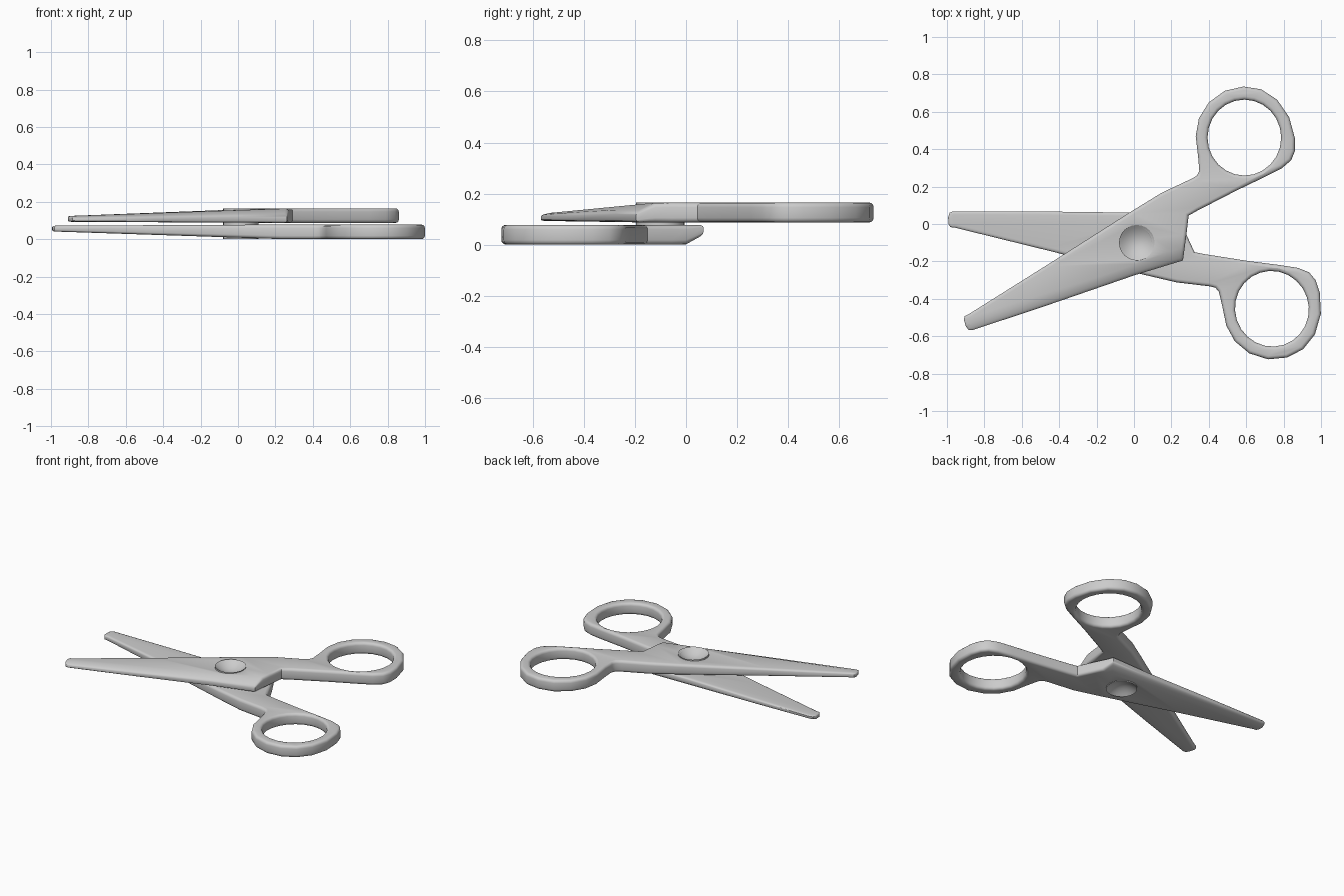
import bpy, bmesh, math
from mathutils import Vector, Matrix

if "Cube" in bpy.data.objects:
    bpy.data.objects.remove(bpy.data.objects["Cube"])

PIVOT = Vector((0.015, -0.10, 0.0825))
INNER, OUTER = 0.087, 0.165      # inner and outer face heights of the upper half
BEVEL = 0.018


def smooth(ob, angle=35):
    bpy.ops.object.select_all(action='DESELECT')
    ob.select_set(True)
    bpy.context.view_layer.objects.active = ob
    bpy.ops.object.shade_smooth_by_angle(angle=math.radians(angle))


def circle(cx, cy, rx, ry, n):
    return [(cx + rx * math.cos(2 * math.pi * i / n),
             cy + ry * math.sin(2 * math.pi * i / n)) for i in range(n)]


# Flat outline of one half: blade, shank and finger ring
outline = [(-0.865, -0.568), (-0.45, -0.43), (0.0, -0.275), (0.262, -0.195),
           (0.28, -0.06), (0.292, 0.045), (0.34, 0.072), (0.55, 0.18), (0.70, 0.252),
           (0.79, 0.298), (0.84, 0.34), (0.86, 0.39), (0.86, 0.46), (0.83, 0.57),
           (0.765, 0.665), (0.68, 0.72), (0.585, 0.735), (0.485, 0.712),
           (0.40, 0.65), (0.347, 0.565), (0.33, 0.47), (0.343, 0.36), (0.349, 0.285),
           (0.338, 0.26), (0.31, 0.243), (0.15, 0.168), (-0.01, 0.07), (-0.45, -0.21),
           (-0.885, -0.483), (-0.905, -0.492), (-0.91, -0.51), (-0.90, -0.545),
           (-0.885, -0.566)]
finger_hole = circle(0.59, 0.462, 0.197, 0.203, 24)
pivot_hole = circle(PIVOT.x, PIVOT.y, 0.075, 0.075, 24)

half = (OUTER - INNER) / 2
curve = bpy.data.curves.new("half_profile", 'CURVE')
curve.dimensions = '2D'
curve.fill_mode = 'BOTH'
curve.extrude = half - BEVEL
curve.bevel_depth = BEVEL
curve.bevel_resolution = 2
curve.offset = -BEVEL
for pts in (outline, finger_hole, pivot_hole):
    sp = curve.splines.new('POLY')
    sp.points.add(len(pts) - 1)
    for p, (x, y) in zip(sp.points, pts):
        p.co = (x, y, 0, 1)
    sp.use_cyclic_u = True
upper = bpy.data.objects.new("upper_half", curve)
bpy.context.collection.objects.link(upper)
bpy.context.view_layer.objects.active = upper
upper.select_set(True)
bpy.ops.object.convert(target='MESH')
upper = bpy.context.view_layer.objects.active

# Taper the blade to the tip and slope its back edge down from a ridge
bm = bmesh.new()
bm.from_mesh(upper.data)
bmesh.ops.remove_doubles(bm, verts=bm.verts, dist=0.0003)
ridge_a, ridge_b = Vector((-0.90, -0.54, 0)), Vector((0.30, -0.11, 0))
along = (ridge_b - ridge_a).normalized()
normal = Vector((-along.y, along.x, 0))
bmesh.ops.bisect_plane(bm, geom=bm.verts[:] + bm.edges[:] + bm.faces[:],
                       plane_co=ridge_a, plane_no=normal)
tip_dir = Vector((-0.905, -0.43, 0)).normalized()
for v in bm.verts:
    flat = Vector((v.co.x, v.co.y, 0))
    u = (flat - Vector((PIVOT.x, PIVOT.y, 0))).dot(tip_dir)
    t = min(1, max(0, (u + 0.25) / 1.25))
    thick = 1 - 0.6 * t
    below = max(0, -(flat - ridge_a).dot(normal))
    if v.co.x < 0.32:
        thick *= 1 - 0.5 * min(1, below / 0.07)
    v.co.z = INNER + (v.co.z + half) * thick + 0.006 * t
bmesh.ops.recalc_face_normals(bm, faces=bm.faces)
bm.to_mesh(upper.data)
bm.free()
smooth(upper)

# Lower half: the same part turned over about the line between the blades
a = math.radians(9.15)
flip = (Matrix.Translation(PIVOT)
        @ Matrix.Rotation(math.pi, 4, Vector((math.cos(a), math.sin(a), 0)))
        @ Matrix.Translation(-PIVOT))
lower = upper.copy()
lower.data = upper.data.copy()
lower.name = "lower_half"
bpy.context.collection.objects.link(lower)
lower.data.transform(flip)
smooth(lower)

# Pivot rivet with a dished face on each side
R, DEPTH, SEG = 0.095, 0.04, 24
dish = [(R * k / 6, OUTER - DEPTH * (1 - (k / 6) ** 2)) for k in range(7)]
profile = dish + [(r, 0.165 - z) for r, z in reversed(dish)]
bm = bmesh.new()
vs = [bm.verts.new((r, 0, z)) for r, z in profile]
es = [bm.edges.new(p) for p in zip(vs, vs[1:])]
bmesh.ops.spin(bm, geom=vs + es, cent=(0, 0, 0), axis=(0, 0, 1),
               angle=2 * math.pi, steps=SEG)
bmesh.ops.remove_doubles(bm, verts=bm.verts, dist=0.0001)
bmesh.ops.recalc_face_normals(bm, faces=bm.faces)
me = bpy.data.meshes.new("pivot_rivet")
bm.to_mesh(me)
bm.free()
rivet = bpy.data.objects.new("pivot_rivet", me)
rivet.location = (PIVOT.x, PIVOT.y, 0)
bpy.context.collection.objects.link(rivet)
smooth(rivet)
